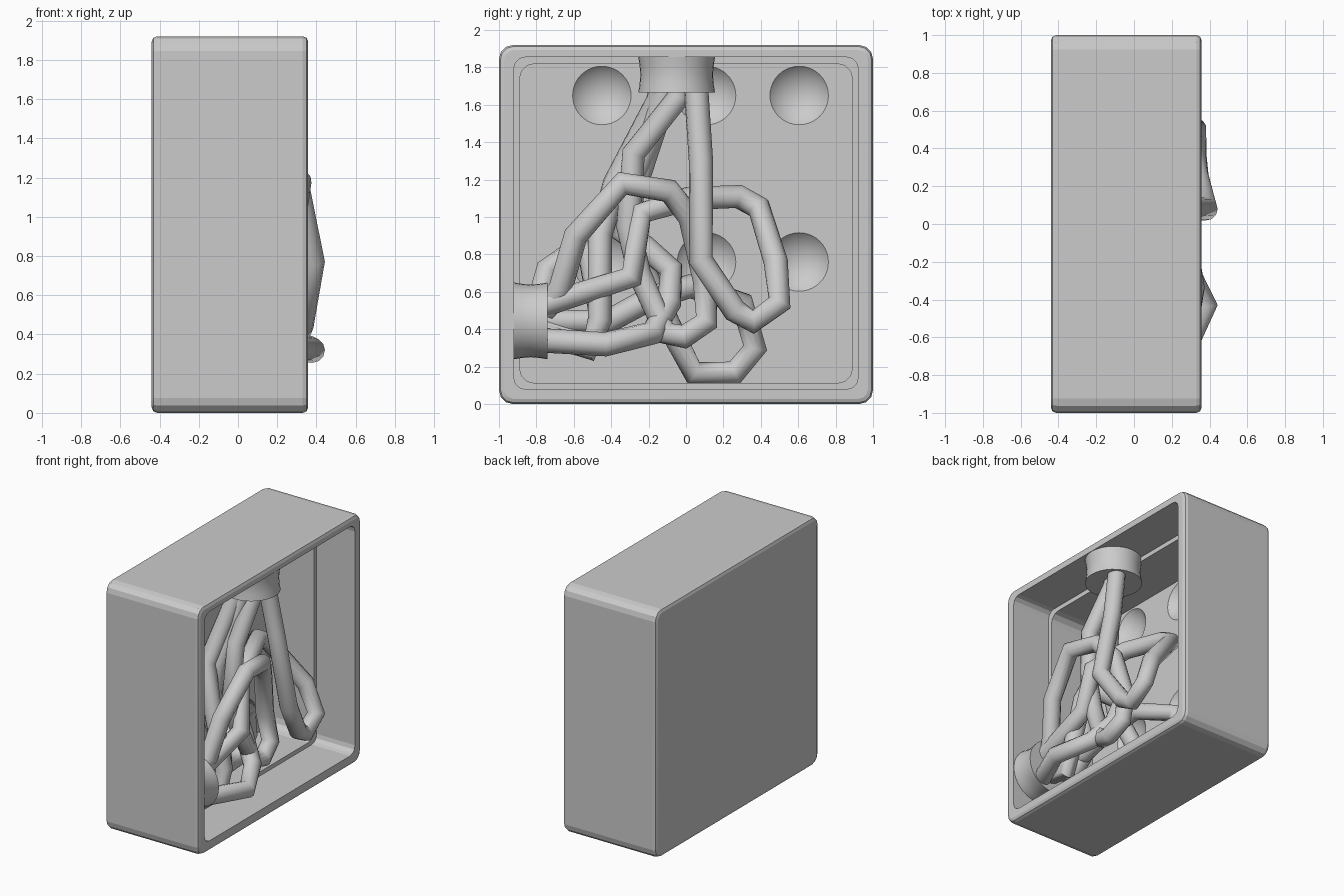
import bpy, bmesh, math
from mathutils import Matrix, Vector

if "Cube" in bpy.data.objects:
    bpy.data.objects.remove(bpy.data.objects["Cube"])


def shade(ob, angle):
    bpy.ops.object.select_all(action='DESELECT')
    ob.select_set(True)
    bpy.context.view_layer.objects.active = ob
    bpy.ops.object.shade_smooth_by_angle(angle=math.radians(angle))


def finish(name, bm, smooth=True):
    bmesh.ops.recalc_face_normals(bm, faces=bm.faces)
    me = bpy.data.meshes.new(name)
    bm.to_mesh(me)
    bm.free()
    ob = bpy.data.objects.new(name, me)
    bpy.context.collection.objects.link(ob)
    if smooth:
        shade(ob, 35)
    return ob


def rounded_block(name, x0, x1, y, z0, z1, radius, rim=0):
    """Box with rounded edges along x and optional small bevel at both ends."""
    bm = bmesh.new()
    bmesh.ops.create_cube(bm, size=1, matrix=Matrix.Translation(((x0 + x1) / 2, 0, (z0 + z1) / 2))
                          @ Matrix.Diagonal((x1 - x0, 2 * y, z1 - z0, 1)))

    def along_x(e):
        return abs(e.verts[0].co.x - e.verts[1].co.x) > 0.01
    bmesh.ops.bevel(bm, geom=[e for e in bm.edges if along_x(e)], offset=radius,
                    segments=3, profile=0.5, affect='EDGES')
    if rim:
        bmesh.ops.bevel(bm, geom=[e for e in bm.edges if not along_x(e) and e.calc_face_angle(0) > 1.2],
                        offset=rim, segments=2, profile=0.5, affect='EDGES')
    return finish(name, bm, smooth=False)


def cut(target, cutter):
    bpy.context.view_layer.objects.active = target
    m = target.modifiers.new("cut", 'BOOLEAN')
    m.object, m.operation, m.solver = cutter, 'DIFFERENCE', 'EXACT'
    bpy.ops.object.modifier_apply(modifier=m.name)
    bpy.data.objects.remove(cutter)


# Housing with a deep cavity and a narrow inner ledge
BACK = -0.355
housing = rounded_block("housing", -0.44, 0.358, 1.0, 0.0, 1.92, 0.075, 0.028)
cut(housing, rounded_block("recess", 0.03, 0.6, 0.92, 0.08, 1.855, 0.06))
cut(housing, rounded_block("inner_recess", BACK, 0.5, 0.89, 0.112, 1.82, 0.08))

# Shallow round dents in the back panel, cut with spherical caps
depth, rim_r = 0.07, 0.157
ball = (rim_r ** 2 + depth ** 2) / (2 * depth)
for y in (-0.45, 0.11, 0.605):
    for z in (0.76, 1.65):
        bm = bmesh.new()
        bmesh.ops.create_uvsphere(bm, u_segments=40, v_segments=24, radius=ball,
                                  matrix=Matrix.Translation((BACK - depth + ball, y, z))
                                  @ Matrix.Rotation(math.pi / 2, 4, 'Y'))
        cap = bmesh.ops.bisect_plane(bm, geom=bm.verts[:] + bm.edges[:] + bm.faces[:],
                                     plane_co=(BACK + 0.005, 0, 0), plane_no=(1, 0, 0), clear_outer=True)
        bmesh.ops.holes_fill(bm, edges=[e for e in bm.edges if e.is_boundary])
        cut(housing, finish("dent", bm, smooth=False))
shade(housing, 12)


# Waisted cable collars
def collar(name, start, axis, length):
    bm = bmesh.new()
    n = 32
    turn = Vector((0, 0, 1)).rotation_difference(Vector(axis))
    rings = []
    for t, r in ((0, 0.205), (0.25, 0.198), (0.5, 0.194), (0.75, 0.198), (1, 0.205)):
        rings.append([bm.verts.new(Vector(start) + turn @ Vector(
            (r * math.cos(2 * math.pi * i / n), r * math.sin(2 * math.pi * i / n), t * length)))
            for i in range(n)])
    for a, b in zip(rings, rings[1:]):
        for i in range(n):
            bm.faces.new((a[i], a[(i + 1) % n], b[(i + 1) % n], b[i]))
    bm.faces.new(rings[0])
    bm.faces.new(rings[-1])
    return finish(name, bm)


collar("top_collar", (0.15, -0.05, 1.855), (0, 0, -1), 0.19)
collar("side_collar", (0.15, -0.92, 0.445), (0, 1, 0), 0.18)


# Tangled cables
def cable(name, pts):
    cu = bpy.data.curves.new(name, 'CURVE')
    cu.dimensions = '3D'
    cu.bevel_depth = 0.065
    cu.bevel_resolution = 4
    cu.use_fill_caps = True
    sp = cu.splines.new('POLY')
    sp.points.add(len(pts) - 1)
    for p, co in zip(sp.points, pts):
        p.co = (*co, 1)
    ob = bpy.data.objects.new(name, cu)
    bpy.context.collection.objects.link(ob)
    bpy.ops.object.select_all(action='DESELECT')
    ob.select_set(True)
    bpy.context.view_layer.objects.active = ob
    bpy.ops.object.convert(target='MESH')
    shade(bpy.context.view_layer.objects.active, 60)


cable("cable_front_loop", [
    (0.2, 0.05, 1.75), (0.22, 0.06, 1.6), (0.27, 0.08, 1.3), (0.378, 0.08, 0.77),
    (0.33, 0.26, 0.5), (0.32, 0.36, 0.44), (0.32, 0.5, 0.54), (0.24, 0.48, 0.76),
    (-0.02, 0.39, 1.05), (-0.03, 0.28, 1.11), (0.09, 0.02, 1.1), (0.19, -0.24, 1.02),
    (0.23, -0.29, 0.68), (0.2, -0.76, 0.53)])
cable("cable_high_arch", [
    (0.17, -0.76, 0.5), (0.22, -0.67, 0.62), (0.27, -0.59, 0.9), (0.31, -0.34, 1.18),
    (0.27, -0.09, 1.14), (0.2, 0.02, 1.0), (0.16, 0.1, 0.66), (0.2, 0.11, 0.44),
    (0.22, -0.01, 0.36), (0.2, -0.11, 0.38), (0.17, -0.25, 0.7), (0.16, -0.31, 0.95),
    (0.18, -0.28, 1.34), (0.17, -0.04, 1.64), (0.16, -0.04, 1.75)])
cable("cable_low_front", [
    (0.22, -0.76, 0.34), (0.378, -0.43, 0.32), (0.25, -0.18, 0.38), (0.12, -0.09, 0.54),
    (0.05, -0.08, 0.72), (0.02, -0.22, 0.84), (0.02, -0.34, 0.92), (0.04, -0.31, 1.15),
    (0.08, -0.2, 1.4), (0.12, -0.1, 1.7)])
cable("cable_back_loop", [
    (0.12, -0.76, 0.44), (0.1, -0.42, 0.44), (0.05, -0.2, 0.56), (0.0, 0.02, 0.63),
    (-0.14, 0.3, 0.54), (-0.17, 0.37, 0.3), (-0.17, 0.26, 0.168), (-0.15, 0.04, 0.168),
    (-0.08, -0.08, 0.4), (-0.03, -0.24, 0.75), (0.0, -0.29, 1.1), (0.08, -0.16, 1.5),
    (0.12, -0.1, 1.7)])
cable("cable_rear", [
    (0.09, -0.8, 0.5), (0.03, -0.74, 0.72), (0.0, -0.56, 0.87), (0.05, -0.46, 0.5),
    (0.12, -0.52, 0.32), (0.14, -0.76, 0.4)])
cable("cable_drop", [
    (0.15, -0.76, 0.38), (0.2, -0.52, 0.29), (0.2, -0.46, 0.45), (0.1, -0.46, 0.9),
    (0.0, -0.38, 1.18), (0.08, -0.15, 1.62), (0.13, -0.12, 1.75)])
